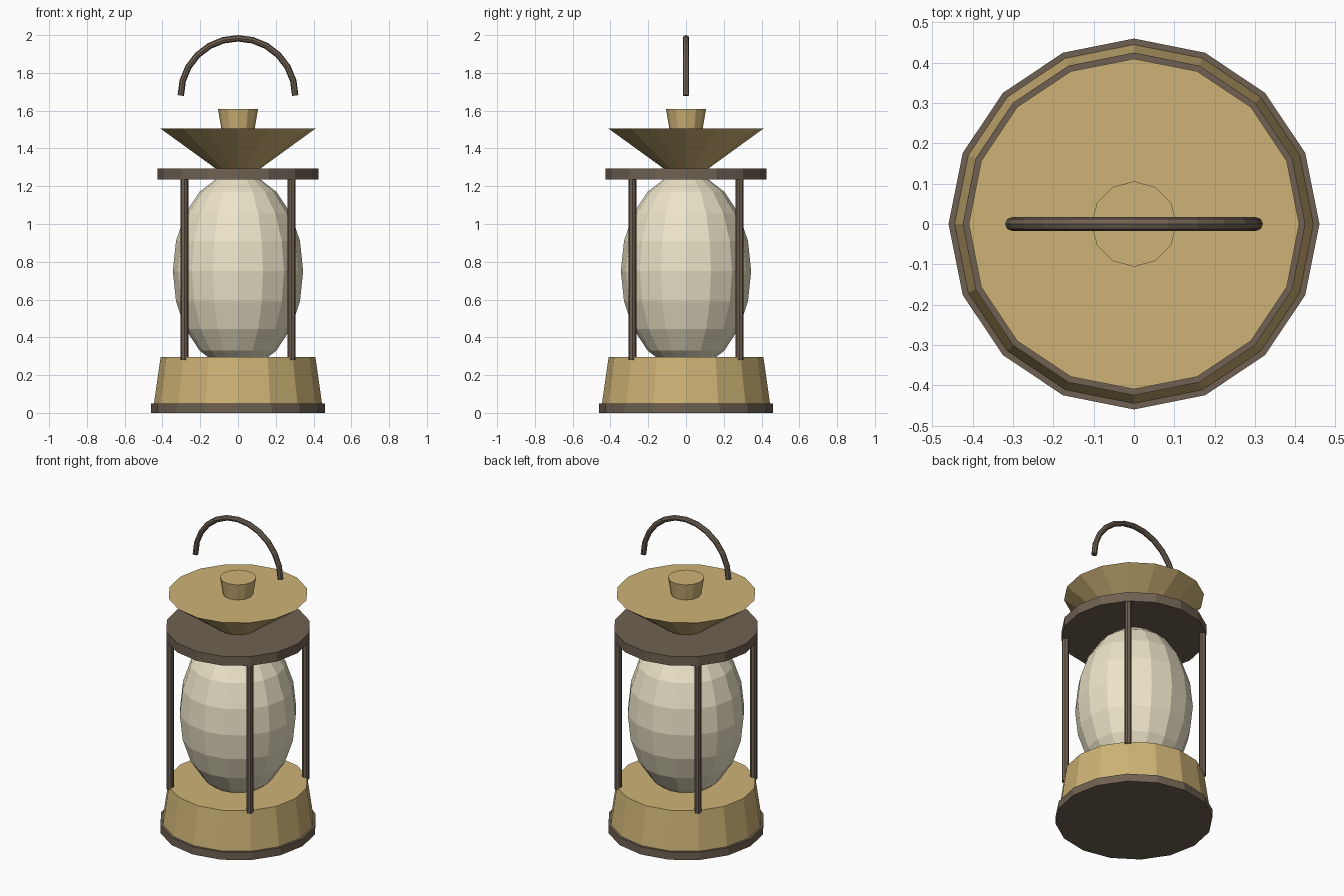
import bpy
from math import sin, cos, pi

if "Cube" in bpy.data.objects:
    bpy.data.objects.remove(bpy.data.objects["Cube"])


def material(name, rgb):
    m = bpy.data.materials.new(name)
    m.diffuse_color = (*rgb, 1)
    m.use_nodes = True
    m.node_tree.nodes["Principled BSDF"].inputs["Base Color"].default_value = m.diffuse_color
    return m


BRASS = material("brass", (0.62, 0.45, 0.18))
IRON = material("dark_iron", (0.16, 0.12, 0.085))
GLASS = material("cream_glass", (0.85, 0.78, 0.58))


def finish(name, mat):
    ob = bpy.context.object
    ob.name = name
    ob.data.materials.append(mat)
    return ob


def frustum(name, mat, r_low, r_high, z0, z1, sides=16, x=0, y=0):
    bpy.ops.mesh.primitive_cone_add(vertices=sides, radius1=r_low, radius2=r_high,
                                    depth=z1 - z0, location=(x, y, (z0 + z1) / 2))
    return finish(name, mat)


# Base
frustum("base_plate", IRON, 0.46, 0.46, 0, 0.05)
frustum("base_body", BRASS, 0.445, 0.41, 0.05, 0.295)

# Glass globe
bpy.ops.mesh.primitive_uv_sphere_add(segments=16, ring_count=10, radius=1,
                                     location=(0, 0, 0.75))
finish("glass_globe", GLASS).scale = (0.345, 0.345, 0.52)

# Four corner rods
for sx, side in ((-1, "left"), (1, "right")):
    for sy, end in ((-1, "front"), (1, "back")):
        frustum(f"rod_{end}_{side}", IRON, 0.021, 0.021, 0.28, 1.25, 8,
                sx * 0.284, sy * 0.284)

# Top plate, flared cap and knob
frustum("top_plate", IRON, 0.425, 0.425, 1.235, 1.295)
frustum("flared_cap", BRASS, 0.12, 0.41, 1.295, 1.505)
frustum("top_knob", BRASS, 0.088, 0.106, 1.50, 1.61, 12)

# Arched carrying handle
curve = bpy.data.curves.new("handle", "CURVE")
curve.dimensions = "3D"
curve.bevel_depth = 0.017
curve.bevel_resolution = 2
curve.use_fill_caps = True
spline = curve.splines.new("POLY")
STEPS = 12
spline.points.add(STEPS)
for i, p in enumerate(spline.points):
    a = pi * i / STEPS
    p.co = (0.303 * cos(a), 0, 1.68 + 0.303 * sin(a), 1)
spline.use_smooth = False
handle = bpy.data.objects.new("handle", curve)
bpy.context.collection.objects.link(handle)
bpy.ops.object.select_all(action="DESELECT")
handle.select_set(True)
bpy.context.view_layer.objects.active = handle
bpy.ops.object.convert(target="MESH")
finish("handle", IRON)
